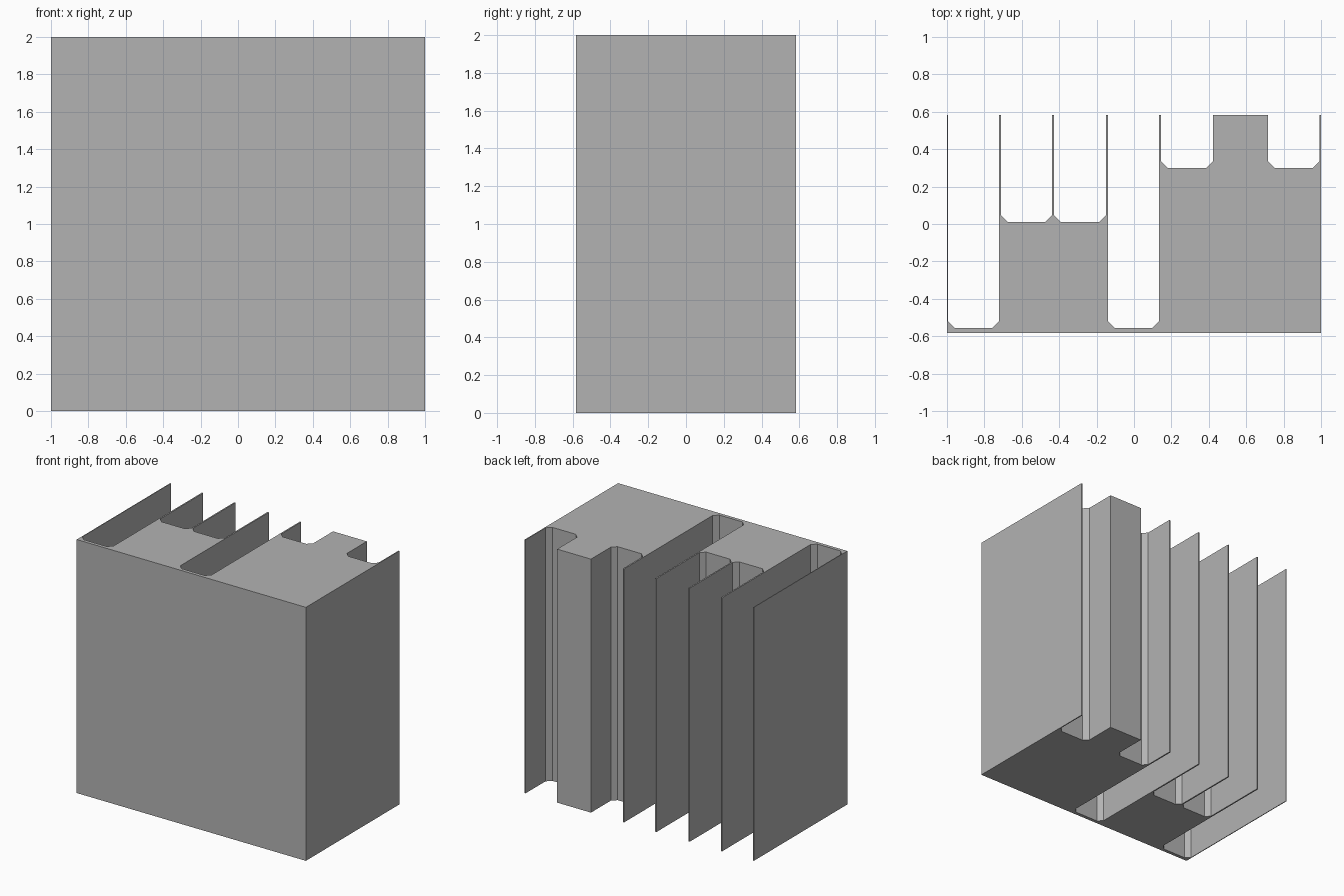
import bpy
import bmesh

cube = bpy.data.objects.get("Cube")
if cube:
    bpy.data.objects.remove(cube, do_unlink=True)

HEIGHT = 2.0
HALF_WIDTH = 1.0
HALF_DEPTH = 0.582
CHAMFER = 0.035

# Slots open to the back: left wall, right wall, floor
SLOTS = [
    (-0.994, -0.722, -0.555),
    (-0.711, -0.439, 0.012),
    (-0.428, -0.150, 0.012),
    (-0.139, 0.133, -0.555),
    (0.144, 0.422, 0.30),
    (0.717, 0.992, 0.30),
]


def slot_outline(x0, x1, floor):
    """Slot cross-section with chamfered floor corners, right to left."""
    c = CHAMFER
    return [(x1, HALF_DEPTH), (x1, floor + c), (x1 - c, floor),
            (x0 + c, floor), (x0, floor + c), (x0, HALF_DEPTH)]


# Plain grey material
grey = bpy.data.materials.new("plain grey")
grey.use_nodes = True
colour = (0.45, 0.45, 0.45, 1)
grey.diffuse_color = colour
grey.node_tree.nodes["Principled BSDF"].inputs["Base Color"].default_value = colour

# Plan profile, counter-clockwise from the front
profile = [(-HALF_WIDTH, -HALF_DEPTH), (HALF_WIDTH, -HALF_DEPTH),
           (HALF_WIDTH, HALF_DEPTH)]
for slot in reversed(SLOTS):
    profile += slot_outline(*slot)
profile.append((-HALF_WIDTH, HALF_DEPTH))

# Raise the profile into the finned block
bm = bmesh.new()
base = bm.faces.new([bm.verts.new((x, y, 0)) for x, y in profile])
raised = bmesh.ops.extrude_face_region(bm, geom=[base], use_keep_orig=True)
top = [v for v in raised["geom"] if isinstance(v, bmesh.types.BMVert)]
bmesh.ops.translate(bm, verts=top, vec=(0, 0, HEIGHT))
bmesh.ops.recalc_face_normals(bm, faces=bm.faces)
mesh = bpy.data.meshes.new("slotted_block")
bm.to_mesh(mesh)
bm.free()
mesh.materials.append(grey)
block = bpy.data.objects.new("slotted_block", mesh)
bpy.context.collection.objects.link(block)
